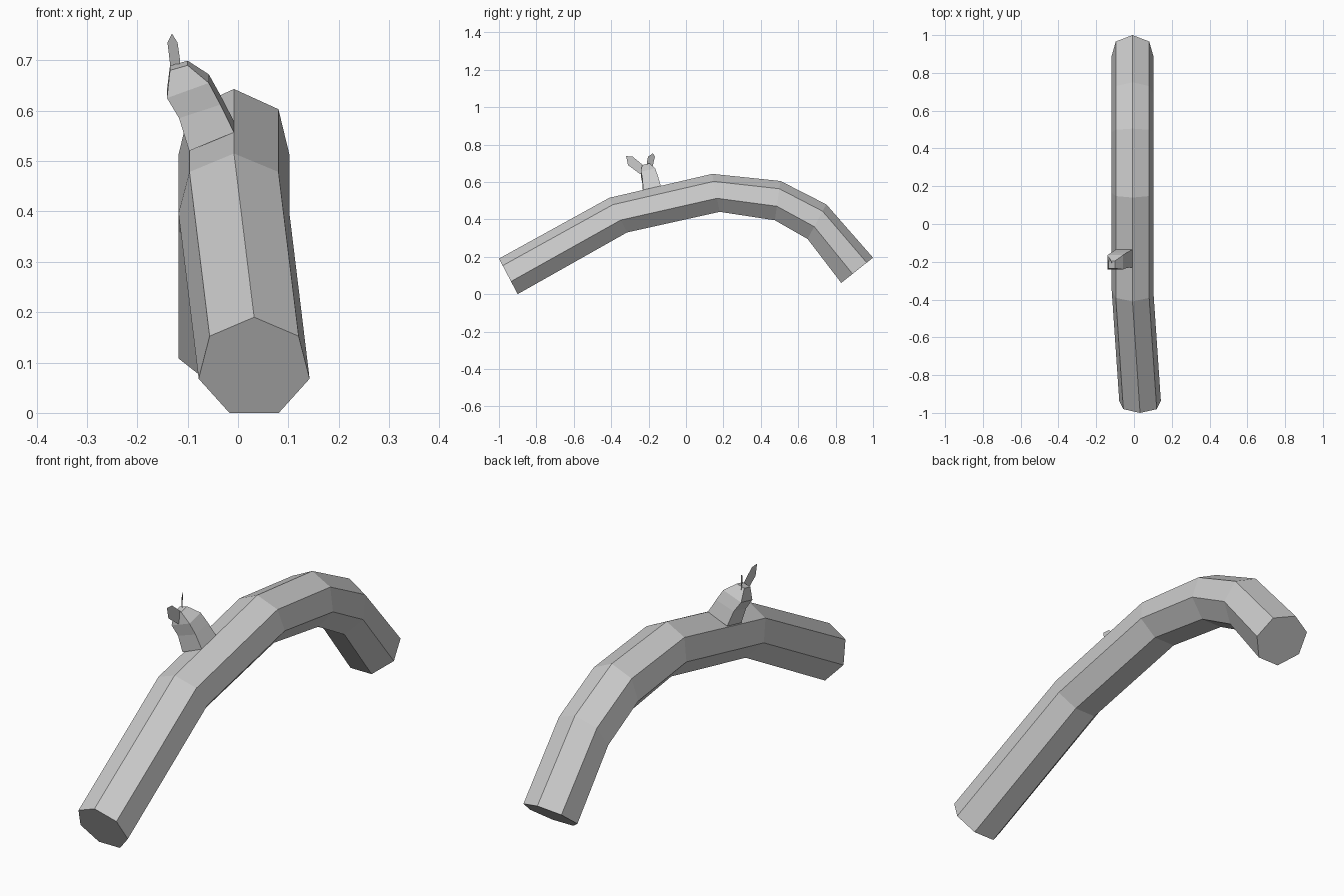
import bpy, bmesh, math
from mathutils import Vector

cube = bpy.data.objects.get("Cube")
if cube:
    bpy.data.objects.remove(cube, do_unlink=True)

GREY = (0.6, 0.6, 0.6, 1.0)
mat = bpy.data.materials.new("plain grey")
mat.use_nodes = True
mat.diffuse_color = GREY
mat.node_tree.nodes["Principled BSDF"].inputs["Base Color"].default_value = GREY


def finish(bm, name):
    bmesh.ops.recalc_face_normals(bm, faces=bm.faces[:])
    mesh = bpy.data.meshes.new(name)
    bm.to_mesh(mesh)
    bm.free()
    mesh.materials.append(mat)
    bpy.context.collection.objects.link(bpy.data.objects.new(name, mesh))


def loft(name, rings):
    """Join matching rings of points into a closed, flat-faced tube."""
    bm = bmesh.new()
    loops = [[bm.verts.new(p) for p in ring] for ring in rings]
    n = len(loops[0])
    for a, b in zip(loops, loops[1:]):
        for i in range(n):
            j = (i + 1) % n
            bm.faces.new((a[i], a[j], b[j], b[i]))
    bm.faces.new(loops[0])
    bm.faces.new(loops[-1])
    finish(bm, name)


def leaf(name, points):
    bm = bmesh.new()
    bm.faces.new([bm.verts.new(p) for p in points])
    finish(bm, name)


# Log: seven-sided sections, each given by its ridge point and underside
SIDES, RADIUS = 7, 0.113
DEPTH = 1 + math.cos(math.pi / SIDES)


def log_ring(x, top, bottom):
    top, bottom = Vector((x, *top)), Vector((x, *bottom))
    ring = []
    for i in range(SIDES):
        a = math.tau * i / SIDES
        p = top.lerp(bottom, (1 - math.cos(a)) / DEPTH)
        p.x += RADIUS * math.sin(a)
        ring.append(p)
    return ring


loft("log", [log_ring(*s) for s in (
    (0.032, (-1.0, 0.19), (-0.9, 0.0)),
    (-0.008, (-0.41, 0.515), (-0.315, 0.33)),
    (-0.008, (0.14, 0.643), (0.18, 0.44)),
    (-0.008, (0.505, 0.605), (0.475, 0.395)),
    (-0.008, (0.75, 0.48), (0.65, 0.295)),
    (-0.008, (1.0, 0.195), (0.83, 0.06)),
)])

# Twig: four-sided stub growing from the upper right face of the log
SLOPE = 0.23


def twig_ring(left, right, front, back):
    rise = SLOPE * (back - front)
    (lx, lz), (rx, rz) = left, right
    return [(lx, front, lz), (rx, front, rz),
            (rx, back, rz + rise), (lx, back, lz + rise)]


loft("twig", [twig_ring(*s) for s in (
    ((-0.097, 0.52), (-0.008, 0.557), -0.23, -0.135),
    ((-0.117, 0.585), (-0.035, 0.612), -0.232, -0.15),
    ((-0.141, 0.625), (-0.058, 0.655), -0.24, -0.165),
    ((-0.135, 0.68), (-0.1, 0.69), -0.235, -0.195),
)])

# Leaves: two thin flat blades at the tip of the twig
leaf("front_leaf", [(-0.107, y, z) for y, z in (
    (-0.215, 0.65), (-0.245, 0.642), (-0.31, 0.69),
    (-0.32, 0.738), (-0.285, 0.735), (-0.23, 0.69))])
leaf("back_leaf", [
    (-0.117, -0.195, 0.682), (-0.115, -0.21, 0.70), (-0.12, -0.203, 0.735),
    (-0.131, -0.177, 0.753), (-0.14, -0.166, 0.735), (-0.134, -0.178, 0.685)])
